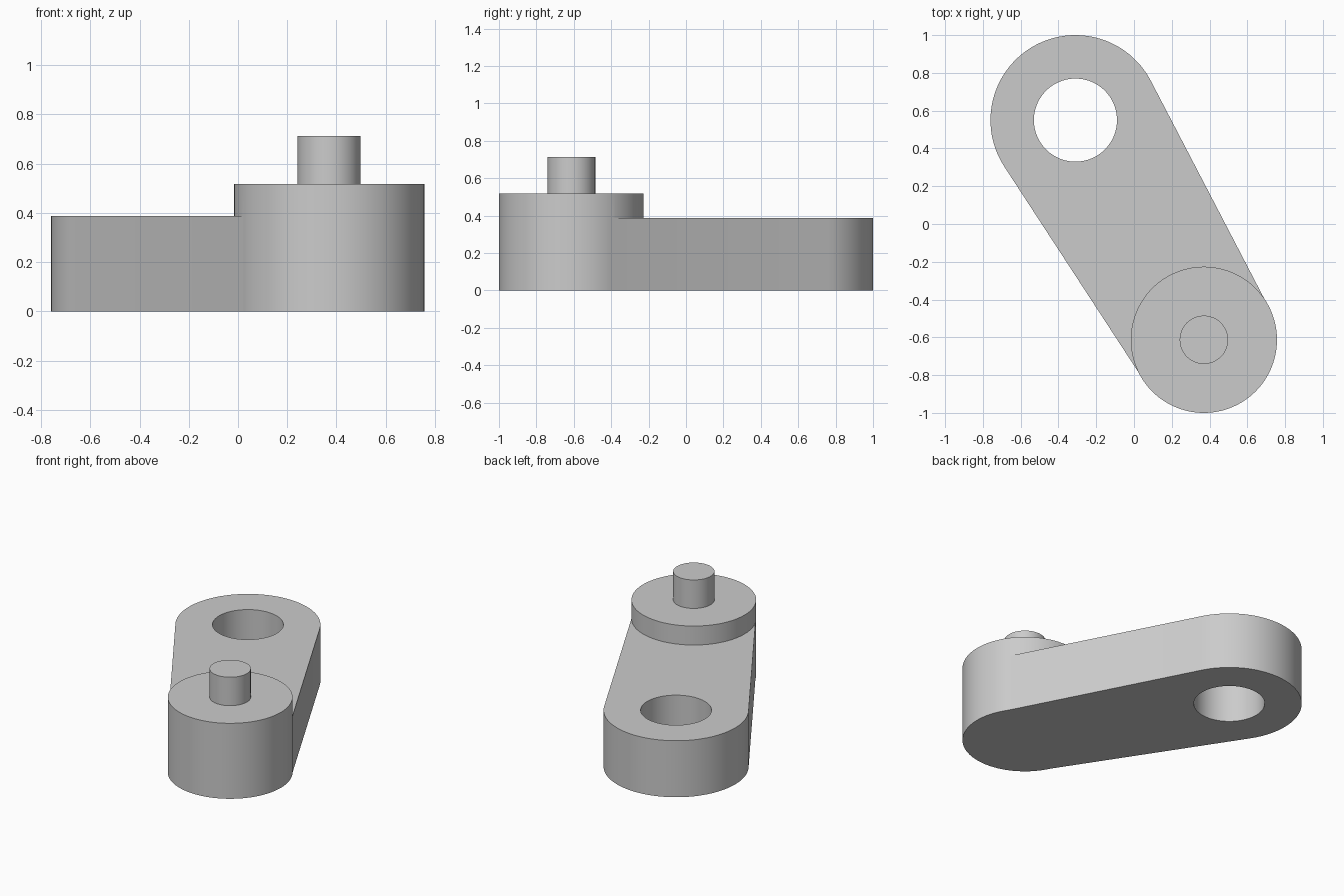
import bpy, bmesh, math
from mathutils import Vector

cube = bpy.data.objects.get("Cube")
if cube:
    bpy.data.objects.remove(cube, do_unlink=True)

EYE, EYE_R, BORE_R = Vector((-0.31, 0.55)), 0.45, 0.22
BOSS, BOSS_R, PIN_R = Vector((0.37, -0.613)), 0.387, 0.128
ARM_TOP, BOSS_TOP, PIN_TOP = 0.387, 0.517, 0.712
TIP_R = 0.384  # arm end sits just inside the boss

grey = bpy.data.materials.new("grey metal")
grey.use_nodes = True
grey.diffuse_color = (0.6, 0.6, 0.6, 1)
grey.node_tree.nodes["Principled BSDF"].inputs["Base Color"].default_value = grey.diffuse_color


def arc(centre, radius, start, end, steps):
    angles = [start + (end - start) * i / steps for i in range(steps + 1)]
    return [centre + radius * Vector((math.cos(a), math.sin(a))) for a in angles]


def prism(name, outline, bottom, top):
    """Extrude a counter-clockwise outline from bottom to top."""
    bm = bmesh.new()
    face = bm.faces.new([bm.verts.new((p.x, p.y, bottom)) for p in outline])
    grown = bmesh.ops.extrude_face_region(bm, geom=[face])
    verts = [v for v in grown["geom"] if isinstance(v, bmesh.types.BMVert)]
    bmesh.ops.translate(bm, verts=verts, vec=(0, 0, top - bottom))
    bmesh.ops.recalc_face_normals(bm, faces=bm.faces)
    mesh = bpy.data.meshes.new(name)
    bm.to_mesh(mesh)
    bm.free()
    mesh.materials.append(grey)
    obj = bpy.data.objects.new(name, mesh)
    bpy.context.collection.objects.link(obj)
    return obj


def cylinder(name, centre, radius, bottom, top):
    return prism(name, arc(centre, radius, 0, math.tau, 96)[:-1], bottom, top)


def combine(target, tool, operation):
    """Apply a boolean and discard the tool."""
    mod = target.modifiers.new(operation.lower(), "BOOLEAN")
    mod.object, mod.operation, mod.solver = tool, operation, "EXACT"
    bpy.context.view_layer.update()
    result = target.evaluated_get(bpy.context.evaluated_depsgraph_get())
    mesh = bpy.data.meshes.new_from_object(result)
    target.modifiers.clear()
    target.data = mesh
    bpy.data.objects.remove(tool, do_unlink=True)


# Tapered arm: two arcs joined by their outer tangents
axis = BOSS - EYE
heading = math.atan2(axis.y, axis.x)
spread = math.acos((EYE_R - TIP_R) / axis.length)
outline = arc(EYE, EYE_R, heading + spread, heading + math.tau - spread, 48)
outline += arc(BOSS, TIP_R, heading - spread, heading + spread, 48)
arm = prism("crank_arm", outline, 0, ARM_TOP)

# Raised boss joined to the arm, and the through bore
combine(arm, cylinder("boss", BOSS, BOSS_R, 0, BOSS_TOP), "UNION")
combine(arm, cylinder("bore", EYE, BORE_R, -0.1, ARM_TOP + 0.1), "DIFFERENCE")

# Pin standing on the boss
pin = cylinder("crank_pin", BOSS, PIN_R, BOSS_TOP, PIN_TOP)

bpy.ops.object.select_all(action="DESELECT")
for obj in (arm, pin):
    obj.select_set(True)
bpy.context.view_layer.objects.active = arm
bpy.ops.object.shade_smooth_by_angle(angle=math.radians(30))
